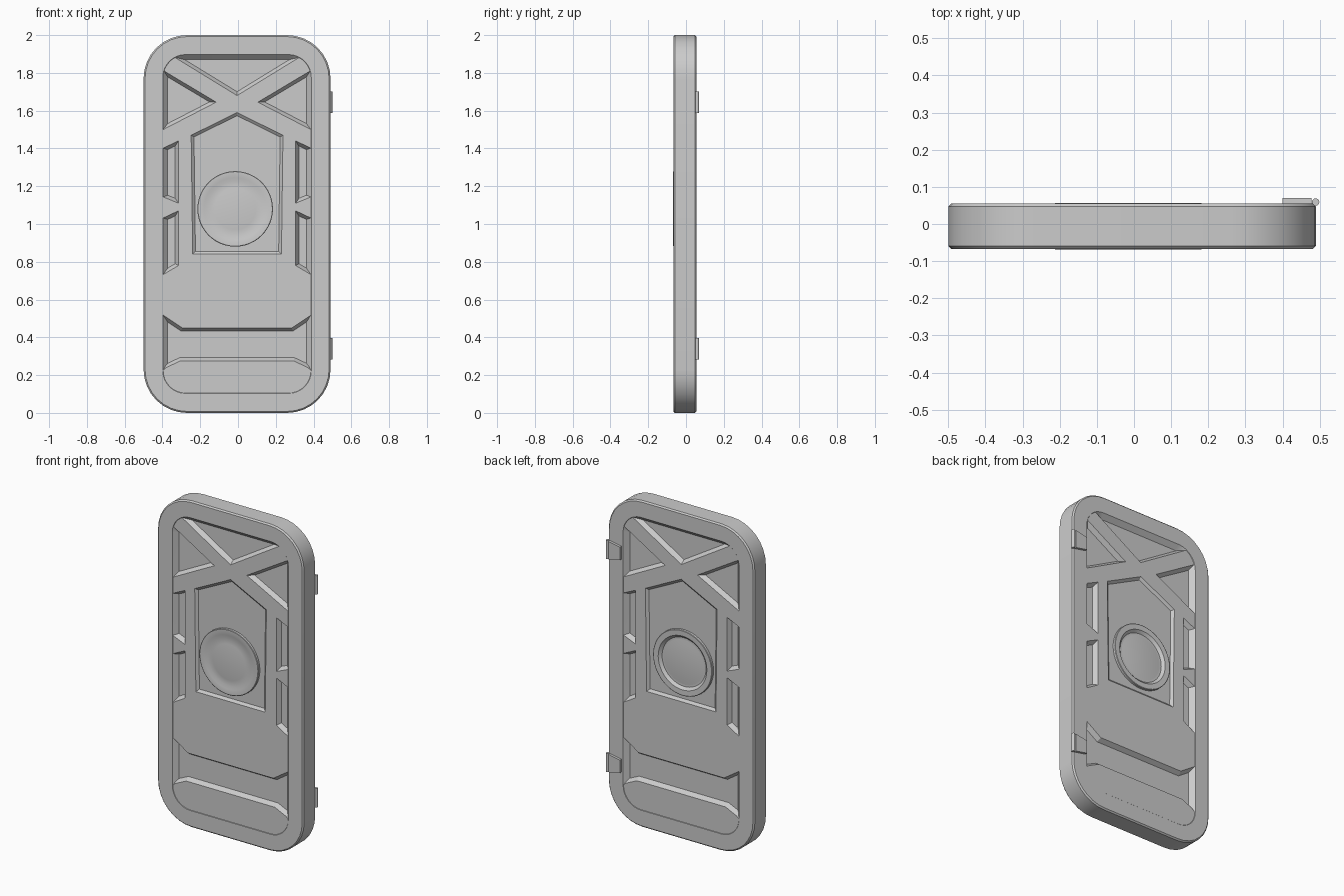
import bpy, bmesh, math
from mathutils import Vector

if "Cube" in bpy.data.objects:
    bpy.data.objects.remove(bpy.data.objects["Cube"])

CX, CY = -0.005, -0.006      # centre of the slab
TOP, FLOOR = 0.061, 0.033    # half thickness at the frame and at the recess

grey = bpy.data.materials.new("light_grey_metal")
grey.use_nodes = True
grey.diffuse_color = (0.6, 0.6, 0.6, 1)
grey.node_tree.nodes["Principled BSDF"].inputs["Base Color"].default_value = (0.6, 0.6, 0.6, 1)


def finish(bm, name, smooth=None):
    bmesh.ops.recalc_face_normals(bm, faces=bm.faces[:])
    mesh = bpy.data.meshes.new(name)
    bm.to_mesh(mesh)
    bm.free()
    mesh.materials.append(grey)
    obj = bpy.data.objects.new(name, mesh)
    bpy.context.collection.objects.link(obj)
    if smooth:
        bpy.ops.object.select_all(action='DESELECT')
        obj.select_set(True)
        bpy.context.view_layer.objects.active = obj
        bpy.ops.object.shade_smooth_by_angle(angle=math.radians(smooth))
    return obj


def ring(bm, points, y):
    return [bm.verts.new((CX + x, CY + y, z)) for x, z in points]


def bridge(bm, a, b):
    n = len(a)
    for i in range(n):
        j = (i + 1) % n
        bm.faces.new((a[i], a[j], b[j], b[i]))


def loop_edges(bm, loop):
    return [bm.edges.get((loop[i - 1], loop[i])) for i in range(len(loop))]


def mirrored(half):
    """Close a half outline, listed from top to bottom, across the middle."""
    return half + [(-x, z) for x, z in reversed(half) if x > 0]


def grow(points, d):
    """Mitred offset of an outline; positive d moves it outward."""
    pts = [Vector(p) for p in points]
    area = sum(pts[i - 1].cross(pts[i]) for i in range(len(pts)))
    s = 1 if area > 0 else -1
    out = []
    for i, p in enumerate(pts):
        a = (p - pts[i - 1]).normalized()
        b = (pts[(i + 1) % len(pts)] - p).normalized()
        na, nb = Vector((a.y, -a.x)) * s, Vector((b.y, -b.x)) * s
        m = (na + nb).normalized()
        out.append(p + m * d / max(m.dot(na), 0.4))
    return out


def rounded(hw, hh, r, n=8):
    pts = []
    for k, (sx, sz) in enumerate(((1, 1), (-1, 1), (-1, -1), (1, -1))):
        for i in range(n + 1):
            t = (k + i / n) * math.pi / 2
            pts.append((sx * (hw - r) + r * math.cos(t), 1 + sz * (hh - r) + r * math.sin(t)))
    return pts


def raised(name, outline, side, hole=None):
    """Plate with sloping walls on one face of the door, with an optional pocket."""
    bm = bmesh.new()
    level = side * (TOP - 0.002)
    base = ring(bm, grow(outline, 0.02), side * (FLOOR - 0.004))
    top = ring(bm, outline, level)
    bridge(bm, base, top)
    bm.faces.new(base)
    rim = loop_edges(bm, top)
    if hole:
        lip = ring(bm, hole, level)
        pocket = ring(bm, grow(hole, -0.015), side * (TOP - 0.015))
        bridge(bm, lip, pocket)
        bm.faces.new(pocket)
        rim += loop_edges(bm, lip)
    bmesh.ops.triangle_fill(bm, edges=rim, use_beauty=True, normal=(0, side, 0))
    return finish(bm, name)


def lathe(name, profile, side, cx, cz, n=48):
    bm = bmesh.new()
    rings = []
    for r, h in profile:
        pts = [(cx + r * math.cos(math.tau * i / n), cz + r * math.sin(math.tau * i / n))
               for i in range(n)]
        rings.append(ring(bm, pts, side * h))
    for a, b in zip(rings, rings[1:]):
        bridge(bm, a, b)
    bm.faces.new(rings[0])
    bm.faces.new(rings[-1])
    return finish(bm, name, 25)


# Rounded frame with the recessed floor on both faces
bm = bmesh.new()
section = [(0.367, 0.87, 0.1, FLOOR), (0.393, 0.897, 0.12, TOP),
           (0.487, 0.992, 0.222, TOP), (0.495, 1.0, 0.23, TOP - 0.008)]
section += [(w, h, r, -y) for w, h, r, y in reversed(section)]
loops = [ring(bm, rounded(w, h, r), y) for w, h, r, y in section]
for a, b in zip(loops, loops[1:]):
    bridge(bm, a, b)
bm.faces.new(loops[0])
bm.faces.new(loops[-1])
finish(bm, "door_frame", 40)

# Outlines: crossed braces running into the main plate, its pocket, the kick plate
brace_plate = mirrored([
    (0, 1.68), (0.31, 1.87), (0.36, 1.9), (0.42, 1.83), (0.11, 1.645),
    (0.42, 1.485), (0.42, 1.39), (0.395, 1.4), (0.31, 1.44),
    (0.31, 1.11), (0.395, 1.145), (0.42, 1.145), (0.42, 1.03), (0.395, 1.03), (0.31, 1.07),
    (0.31, 0.78), (0.395, 0.73), (0.42, 0.73), (0.42, 0.52), (0.395, 0.52), (0.29, 0.45)])
pocket = mirrored([(0, 1.59), (0.243, 1.47), (0.235, 0.84)])
kick_plate = mirrored([(0.3, 0.275), (0.375, 0.24), (0.42, 0.2), (0.36, 0.09), (0.3, 0.08)])

for side, label, sink in ((-1, "front", 0.006), (1, "back", 0.016)):
    raised(label + "_brace_plate", brace_plate, side, pocket)
    raised(label + "_kick_plate", kick_plate, side)
    # Round boss: raised rim around a shallow dome
    low = TOP - sink
    dome = [(r, low + 0.008 * (1 - (r / 0.148) ** 2)) for r in (0.148, 0.11, 0.075, 0.04, 0.01)]
    lathe(label + "_round_boss",
          [(0.2, FLOOR), (0.2, TOP - 0.001), (0.197, TOP + 0.001), (0.165, TOP)] + dome,
          side, -0.01, 1.08)

# Hinges on the back, at the left edge
for label, z in (("upper", 1.645), ("lower", 0.34)):
    bm = bmesh.new()
    shape = [(0.4, -0.04), (0.478, -0.055), (0.478, 0.055), (0.4, 0.04)]
    near, far = [[bm.verts.new((x, y, z + dz)) for x, dz in shape] for y in (0.05, 0.07)]
    bridge(bm, near, far)
    bm.faces.new(near)
    bm.faces.new(far)
    finish(bm, label + "_hinge_plate")
    bpy.ops.mesh.primitive_cylinder_add(vertices=16, radius=0.01, depth=0.115,
                                        location=(0.489, 0.059, z))
    pin = bpy.context.object
    pin.name = label + "_hinge_pin"
    pin.data.materials.append(grey)
    bpy.ops.object.shade_smooth_by_angle(angle=math.radians(40))
